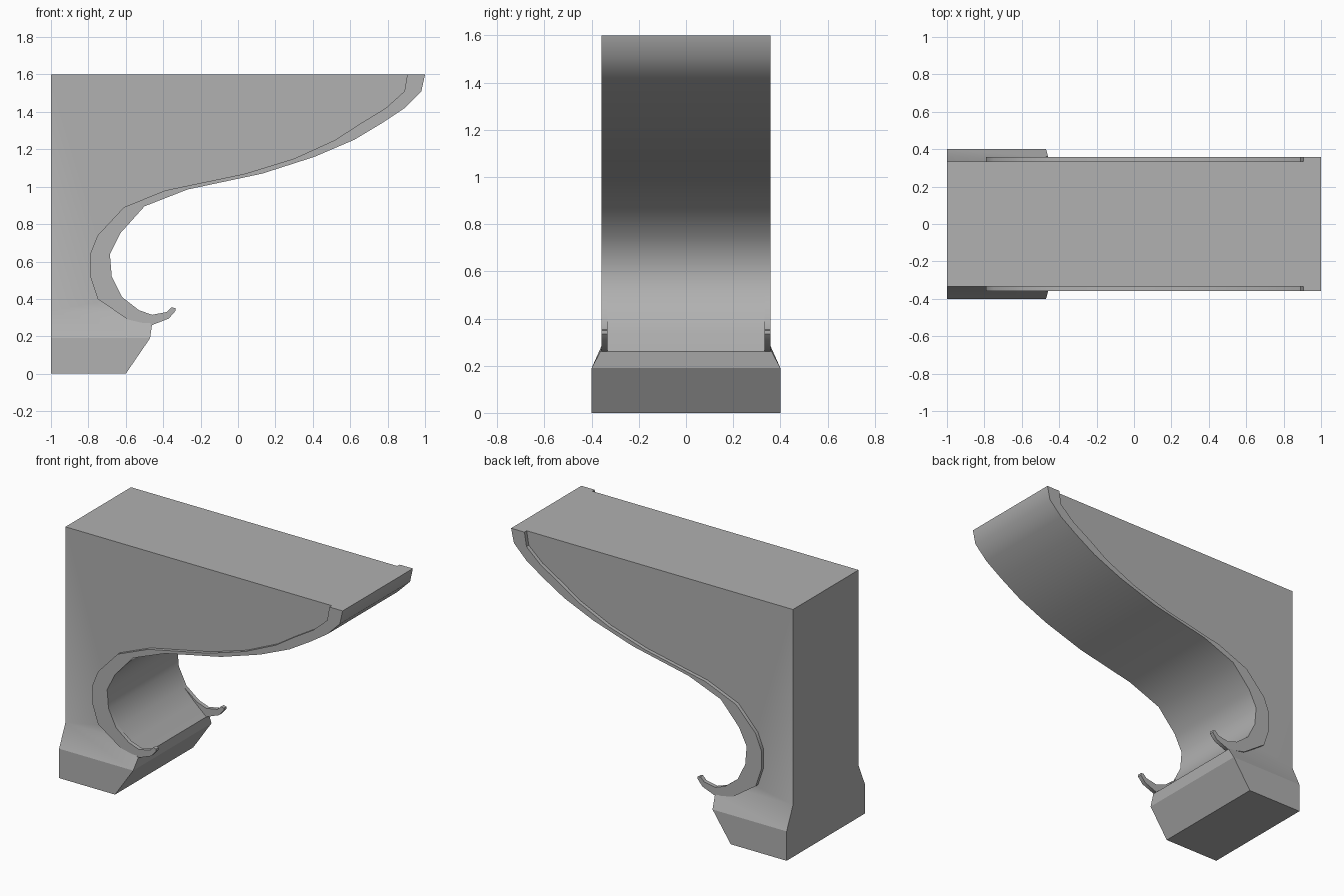
import bpy, bmesh

if "Cube" in bpy.data.objects:
    bpy.data.objects.remove(bpy.data.objects["Cube"])

# Shared S-curve of the underside, from top tip down to the foot
curve = [(1, 1.6), (.98, 1.51), (.89, 1.42), (.77, 1.34), (.62, 1.25), (.41, 1.16),
         (.13, 1.07), (-.27, .985), (-.5, .895), (-.63, .75), (-.685, .64),
         (-.675, .52), (-.62, .41)]
# Curled lower tip and outer edge of the side trim
curl = [(-.53, .34), (-.46, .315), (-.38, .33), (-.355, .355), (-.335, .35), (-.335, .335),
        (-.37, .295), (-.46, .26)]
outer = [(-.59, .29), (-.75, .4), (-.79, .52), (-.79, .64), (-.75, .74), (-.61, .89),
         (-.39, .98), (.04, 1.07), (.3, 1.15), (.52, 1.25), (.65, 1.335), (.79, 1.42),
         (.89, 1.51), (.905, 1.6)]
W = .335

grey = bpy.data.materials.new("dark_grey")
grey.diffuse_color = (.44, .44, .44, 1)
grey.use_nodes = True
grey.node_tree.nodes["Principled BSDF"].inputs["Base Color"].default_value = grey.diffuse_color


def finish(name, bm):
    bmesh.ops.recalc_face_normals(bm, faces=bm.faces)
    me = bpy.data.meshes.new(name)
    bm.to_mesh(me)
    bm.free()
    me.materials.append(grey)
    ob = bpy.data.objects.new(name, me)
    bpy.context.collection.objects.link(ob)
    bpy.ops.object.select_all(action='DESELECT')
    bpy.context.view_layer.objects.active = ob
    ob.select_set(True)
    bpy.ops.object.shade_smooth_by_angle(angle=.6)


def loft_sides(bm, left, right):
    n = len(left)
    for i in range(n):
        j = (i + 1) % n
        bm.faces.new((left[i], left[j], right[j], right[i]))


# Bracket body with flared foot: each outline point is (x, z, half width)
outline = [(x, z, W) for x, z in curve]
outline += [(-.545, .335, W), (-.46, .26, .363), (-.47, .19, .4), (-.6, 0, .4),
            (-1, 0, .4), (-1, .19, .4), (-1, .335, W), (-1, 1.6, W)]
bm = bmesh.new()
sides = [[bm.verts.new((x, s * w, z)) for x, z, w in outline] for s in (-1, 1)]
loft_sides(bm, *sides)
c = len(curve)
for v in sides:
    bm.faces.new(v[:c + 1] + v[c + 6:])                        # flat web
    bm.faces.new((v[c], v[c + 1], v[c + 2], v[c + 5], v[c + 6]))  # foot slope
    bm.faces.new(v[c + 2:c + 6])                               # foot side
for e in bm.edges:                                             # crisp top of foot block
    if all(abs(v.co.z - .19) < .01 for v in e.verts):
        e.smooth = False
finish("bracket_body", bm)

# Raised trim following the curve on each side
for name, s in (("front_trim", -1), ("back_trim", 1)):
    bm = bmesh.new()
    a, b = [[bm.verts.new((x, s * y, z)) for x, z in curve + curl + outer]
            for y in (W - .002, .359)]
    loft_sides(bm, a, b)
    bm.faces.new(a)
    bm.faces.new(b)
    finish(name, bm)
